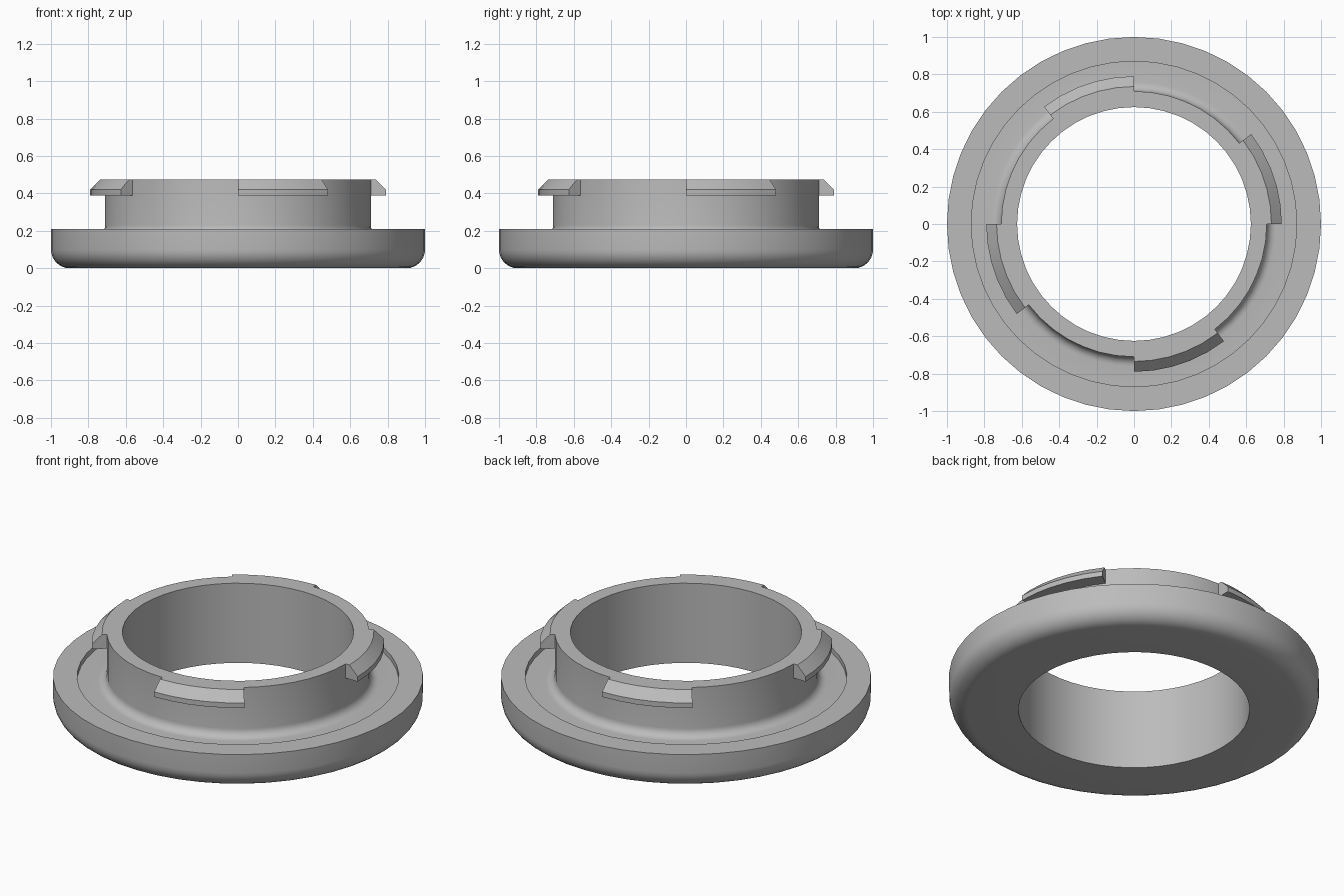
import bpy
import bmesh
import math

SEGMENTS = 48
STEP = 2 * math.pi / SEGMENTS

cube = bpy.data.objects.get("Cube")
if cube:
    bpy.data.objects.remove(cube, do_unlink=True)

grey = bpy.data.materials.new("plain grey")
grey.use_nodes = True
grey.diffuse_color = (0.5, 0.5, 0.5, 1)
grey.node_tree.nodes["Principled BSDF"].inputs["Base Color"].default_value = (0.5, 0.5, 0.5, 1)


def arc(cx, cz, radius, start, end, steps):
    """Points of a circular arc in the profile plane, angles in degrees."""
    angles = [math.radians(start + (end - start) * i / steps) for i in range(steps + 1)]
    return [(cx + radius * math.cos(a), cz + radius * math.sin(a)) for a in angles]


def sweep(name, profile, first, count):
    """Sweep a closed (radius, height) profile round z; capped unless a full turn."""
    bm = bmesh.new()
    full = count == SEGMENTS
    rings = []
    for i in range(count if full else count + 1):
        a = (first + i) * STEP
        rings.append([bm.verts.new((r * math.cos(a), r * math.sin(a), z)) for r, z in profile])
    n = len(profile)
    for i in range(count):
        here, there = rings[i], rings[(i + 1) % len(rings)]
        for j in range(n):
            k = (j + 1) % n
            bm.faces.new((here[j], there[j], there[k], here[k]))
    if not full:
        bm.faces.new(rings[0])
        bm.faces.new(rings[-1])
    bmesh.ops.recalc_face_normals(bm, faces=bm.faces)
    mesh = bpy.data.meshes.new(name)
    bm.to_mesh(mesh)
    bm.free()
    mesh.materials.append(grey)
    obj = bpy.data.objects.new(name, mesh)
    bpy.context.collection.objects.link(obj)
    bpy.ops.object.select_all(action="DESELECT")
    obj.select_set(True)
    bpy.context.view_layer.objects.active = obj
    bpy.ops.object.shade_smooth_by_angle(angle=math.radians(30))
    return obj


# Flange with rounded bottom edge, shallow recess, and filleted neck
hole, neck, top, floor = 0.625, 0.71, 0.475, 0.18
body = [(hole, 0)]
body += arc(0.9, 0.1, 0.1, -90, 0, 8)
body += [(1, 0.21), (0.87, 0.21), (0.87, floor)]
body += arc(neck + 0.05, floor + 0.05, 0.05, 270, 180, 6)
body += [(neck, top), (hole, top)]
sweep("flanged_collar", body, 0, SEGMENTS)

# Four chamfered locking tabs around the neck rim
tab = [(neck, 0.39), (0.79, 0.39), (0.79, 0.42), (0.735, top), (neck, top)]
for quarter in range(4):
    sweep(f"locking_tab_{quarter + 1}", tab, quarter * SEGMENTS // 4, 5)
